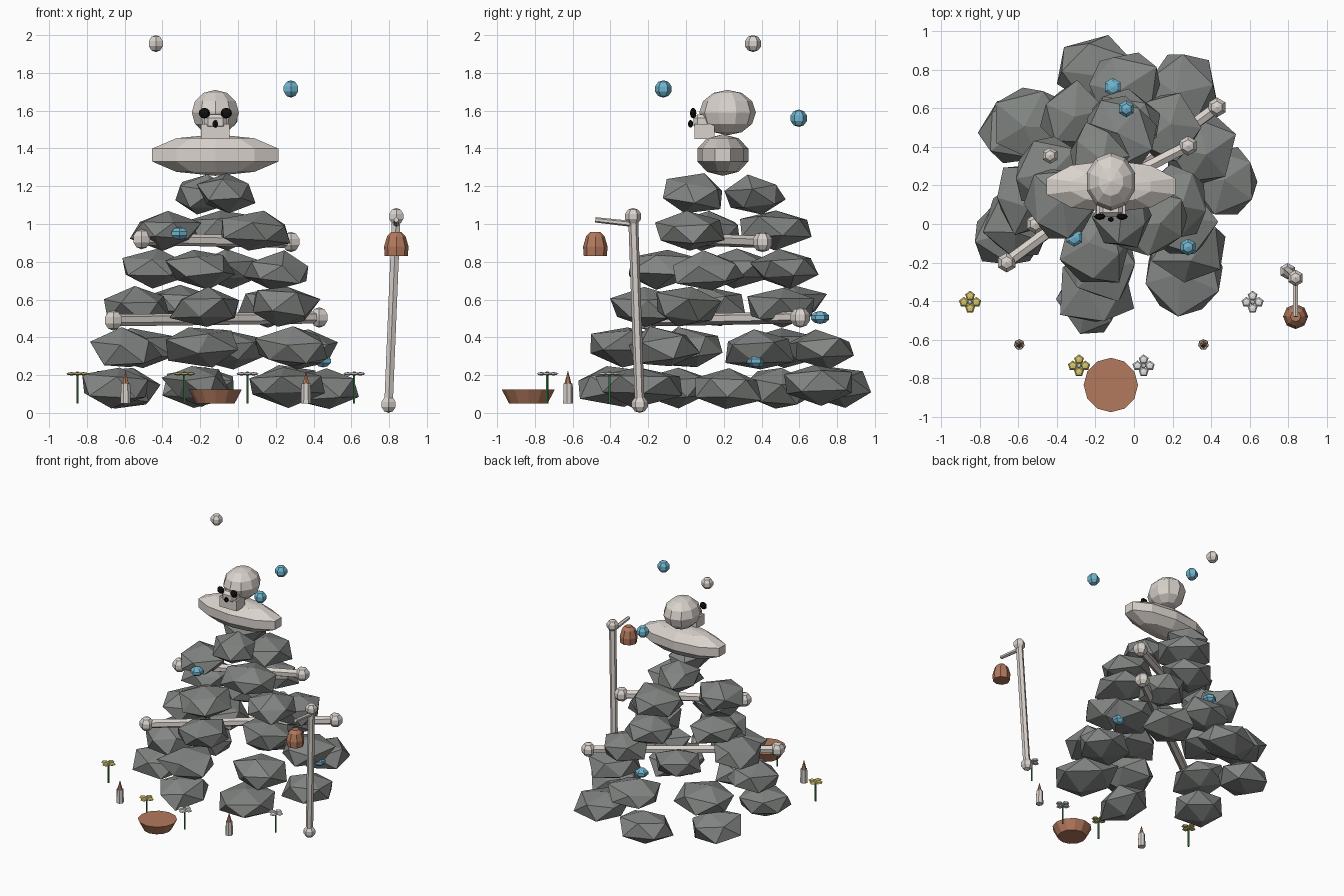
import bpy, bmesh, math, random
from mathutils import Vector, Matrix

if "Cube" in bpy.data.objects:
    bpy.data.objects.remove(bpy.data.objects["Cube"])

random.seed(4)
CX, CY = -0.12, 0.20          # axis of the cairn


def mat(name, r, g, b):
    m = bpy.data.materials.new(name)
    m.diffuse_color = (r, g, b, 1)
    m.use_nodes = True
    m.node_tree.nodes["Principled BSDF"].inputs["Base Color"].default_value = m.diffuse_color
    return m


ROCK = mat("grey stone", 0.222, 0.235, 0.225)
BONE = mat("pale bone", 0.70, 0.65, 0.61)
BLUE = mat("spirit blue", 0.16, 0.46, 0.62)
CLAY = mat("copper clay", 0.45, 0.19, 0.11)
BLACK = mat("socket black", 0.005, 0.005, 0.005)
YELLOW = mat("petal yellow", 0.70, 0.58, 0.15)
WHITE = mat("petal white", 0.78, 0.78, 0.77)
GREEN = mat("stem green", 0.05, 0.26, 0.07)


def finish(name, bm, material):
    bmesh.ops.recalc_face_normals(bm, faces=bm.faces)
    me = bpy.data.meshes.new(name)
    bm.to_mesh(me)
    bm.free()
    me.materials.append(material)
    ob = bpy.data.objects.new(name, me)
    bpy.context.collection.objects.link(ob)
    return ob


def ball(name, c, r, material, seg=6, rings=5):
    bm = bmesh.new()
    bmesh.ops.create_uvsphere(bm, u_segments=seg, v_segments=rings, radius=1)
    r = (r, r, r) if isinstance(r, float) else r
    bmesh.ops.scale(bm, vec=r, verts=bm.verts)
    bmesh.ops.translate(bm, vec=c, verts=bm.verts)
    return finish(name, bm, material)


def rod(name, a, b, r1, r2, material, seg=6):
    a, b = Vector(a), Vector(b)
    d = b - a
    bm = bmesh.new()
    bmesh.ops.create_cone(bm, cap_ends=True, segments=seg, radius1=r1, radius2=r2, depth=d.length)
    rot = Vector((0, 0, 1)).rotation_difference(d).to_matrix().to_4x4()
    bmesh.ops.transform(bm, matrix=Matrix.Translation((a + b) / 2) @ rot, verts=bm.verts)
    return finish(name, bm, material)


def box(name, lo, hi, material, bevel=0.0):
    bm = bmesh.new()
    bmesh.ops.create_cube(bm, size=1)
    for v in bm.verts:
        v.co = Vector([lo[i] if v.co[i] < 0 else hi[i] for i in range(3)])
    if bevel:
        bmesh.ops.bevel(bm, geom=bm.edges[:], offset=bevel, segments=1, affect='EDGES')
    return finish(name, bm, material)


def rock(name, c, size):
    # jittered twenty-sided stone, fitted to its half sizes
    bm = bmesh.new()
    bmesh.ops.create_icosphere(bm, subdivisions=1, radius=1)
    spin = Matrix.Rotation(random.uniform(0, 6.28), 3, 'Z') @ Matrix.Rotation(random.uniform(-.3, .3), 3, 'X')
    for v in bm.verts:
        v.co = spin @ (v.co * random.uniform(0.85, 1.15))
    for i in range(3):
        lo = min(v.co[i] for v in bm.verts)
        hi = max(v.co[i] for v in bm.verts)
        for v in bm.verts:
            v.co[i] = ((v.co[i] - lo) / (hi - lo) * 2 - 1) * size[i]
    bmesh.ops.translate(bm, vec=c, verts=bm.verts)
    return finish(name, bm, ROCK)


# bottom ring of stones: x, y, half sizes in x and y
base = [(0.47, 0.225, 0.17, 0.175), (0.265, 0.70, 0.17, 0.18), (-0.21, 0.81, 0.19, 0.17),
        (-0.61, 0.485, 0.20, 0.17), (-0.65, -0.05, 0.175, 0.16), (-0.225, -0.36, 0.18, 0.21),
        (0.26, -0.25, 0.20, 0.23)]
for i, (x, y, sx, sy) in enumerate(base):
    rock(f"stone_1_{i + 1}", (x, y, 0.135 + random.uniform(-.012, .012)), (sx, sy, 0.108))

# upper rings: count, ring radius, height, first angle, half width
courses = [(6, 0.51, 0.345, 22, 0.19), (5, 0.42, 0.565, 46, 0.18), (4, 0.33, 0.76, 76, 0.18),
           (3, 0.28, 0.97, 80, 0.185), (2, 0.175, 1.16, 109, 0.155)]
for k, (n, rad, z, start, w) in enumerate(courses):
    for i in range(n):
        a = math.radians(start + 360 * i / n)
        rock(f"stone_{k + 2}_{i + 1}",
             (CX + rad * math.cos(a), CY + rad * math.sin(a), z + random.uniform(-.01, .01)),
             (w * random.uniform(.92, 1.04), w * random.uniform(.94, 1.06), 0.106))


# long bones with knobbed ends
def bone(name, a, b, r, knob):
    rod(name + "_shaft", a, b, r, r, BONE, 6)
    ball(name + "_end_a", a, knob, BONE)
    ball(name + "_end_b", b, knob, BONE)


bone("lower_bone", (-0.66, -0.20, 0.49), (0.43, 0.605, 0.505), 0.032, 0.054)
bone("upper_bone", (-0.51, 0.0, 0.92), (0.28, 0.405, 0.905), 0.032, 0.054)

# shoulder stone and skull
ball("shoulder", (CX, 0.195, 1.365), (0.37, 0.142, 0.11), BONE, 10, 5)
ball("skull", (CX, 0.22, 1.59), (0.131, 0.15, 0.12), BONE, 10, 6)
box("jaw", (-0.195, 0.045, 1.45), (-0.045, 0.15, 1.53), BONE)
box("cheeks", (-0.18, 0.04, 1.50), (-0.06, 0.16, 1.58), BONE, 0.02)
for side in (-1, 1):
    ball("eye_socket", (CX + side * 0.058, 0.038, 1.587), (0.03, 0.017, 0.028), BLACK, 8, 6)
ball("nose_hole", (CX, 0.024, 1.53), (0.017, 0.014, 0.02), BLACK, 6, 5)

# floating orbs and embedded gems
ball("pale_orb", (-0.435, 0.355, 1.955), 0.045, BONE)
ball("blue_orb_front", (0.28, -0.12, 1.715), 0.046, BLUE)
ball("blue_orb_back", (-0.04, 0.597, 1.56), 0.046, BLUE)
for c in ((-0.11, 0.71, 0.505), (0.45, 0.37, 0.275), (-0.31, -0.07, 0.95)):
    ball("gem", c, (0.05, 0.05, 0.034), BLUE)

# staff with hanging bell
bone("staff", (0.797, -0.245, 0.045), (0.838, -0.28, 1.04), 0.026, 0.045)
rod("staff_arm", (0.838, -0.28, 1.0), (0.838, -0.48, 1.022), 0.016, 0.014, BONE)
rod("bell_skirt", (0.838, -0.48, 0.83), (0.838, -0.48, 0.88), 0.061, 0.065, CLAY, 8)
rod("bell_body", (0.838, -0.48, 0.88), (0.838, -0.48, 0.935), 0.065, 0.049, CLAY, 8)
rod("bell_top", (0.838, -0.48, 0.935), (0.838, -0.48, 0.957), 0.049, 0.027, CLAY, 8)

# offering bowl
rod("bowl", (CX, -0.835, 0.05), (CX, -0.835, 0.125), 0.102, 0.141, CLAY, 12)

# candles
for x in (-0.595, 0.36):
    rod("candle", (x, -0.625, 0.05), (x, -0.625, 0.155), 0.028, 0.025, BONE, 7)
    rod("flame", (x, -0.625, 0.145), (x, -0.625, 0.222), 0.021, 0.001, CLAY, 6)

# flowers
for x, y, m in ((-0.85, -0.405, YELLOW), (-0.285, -0.735, YELLOW),
                (0.615, -0.405, WHITE), (0.05, -0.735, WHITE)):
    rod("stem", (x, y, 0.05), (x, y, 0.205), 0.006, 0.006, GREEN, 5)
    for i in range(4):
        a = i * math.pi / 2
        ball("petal", (x + 0.032 * math.cos(a), y + 0.032 * math.sin(a), 0.207),
             (0.027, 0.027, 0.009), m, 5, 4)
    ball("flower_heart", (x, y, 0.209), (0.014, 0.014, 0.011), WHITE, 6, 4)
